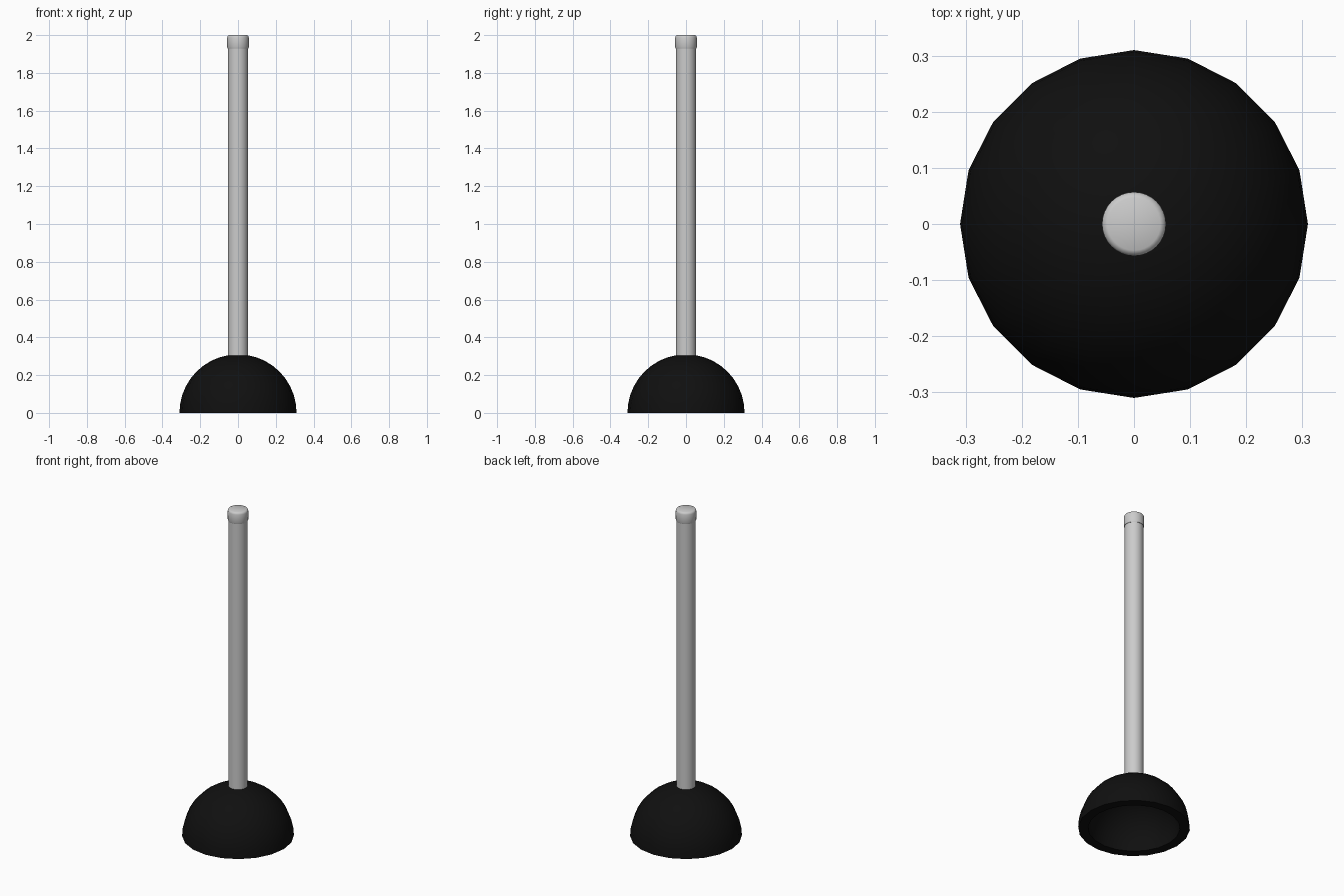
import bpy, bmesh
from math import sin, cos, pi, radians

if "Cube" in bpy.data.objects:
    bpy.data.objects.remove(bpy.data.objects["Cube"])


def lathe(name, profile, sides, colour=None, smooth=40):
    """Spin an (r, z) profile around the z axis; points on the axis become poles."""
    bm = bmesh.new()
    rings = []
    for r, z in profile:
        if r < 1e-6:
            rings.append([bm.verts.new((0, 0, z))] * sides)
        else:
            rings.append([bm.verts.new((r * cos(2 * pi * i / sides), r * sin(2 * pi * i / sides), z))
                          for i in range(sides)])
    for a, b in zip(rings, rings[1:]):
        for i in range(sides):
            j = (i + 1) % sides
            corners = list(dict.fromkeys((a[i], a[j], b[j], b[i])))
            if len(corners) > 2:          # pole to pole makes no face
                bm.faces.new(corners)
    # join the first and last rings where the profile closes on itself
    bmesh.ops.remove_doubles(bm, verts=bm.verts, dist=1e-5)
    bmesh.ops.recalc_face_normals(bm, faces=bm.faces)
    me = bpy.data.meshes.new(name)
    bm.to_mesh(me)
    bm.free()
    ob = bpy.data.objects.new(name, me)
    bpy.context.collection.objects.link(ob)
    if colour:
        mat = bpy.data.materials.new(name + "_colour")
        mat.diffuse_color = colour
        mat.use_nodes = True
        mat.node_tree.nodes["Principled BSDF"].inputs["Base Color"].default_value = mat.diffuse_color
        me.materials.append(mat)
    bpy.ops.object.select_all(action='DESELECT')
    ob.select_set(True)
    bpy.context.view_layer.objects.active = ob
    bpy.ops.object.shade_smooth_by_angle(angle=radians(smooth))
    return ob


def arc(r, steps=10):
    """Quarter circle from the rim up to the pole."""
    return [(r * cos(pi / 2 * k / steps), r * sin(pi / 2 * k / steps)) for k in range(steps + 1)]


# Hollow black rubber cup, open underneath
lathe("rubber_cup", arc(0.31) + arc(0.255)[::-1] + [(0.31, 0)], 20, (0.005, 0.005, 0.005, 1))

# Long grey handle
lathe("handle", [(0, 0.29), (0.053, 0.29), (0.053, 1.94), (0, 1.94)], 20)

# Slightly wider end cap with a softened top edge
lathe("handle_cap", [(0, 1.93), (0.055, 1.93), (0.057, 1.935), (0.057, 1.988),
                     (0.054, 1.996), (0.047, 2.0), (0, 2.0)], 32)
